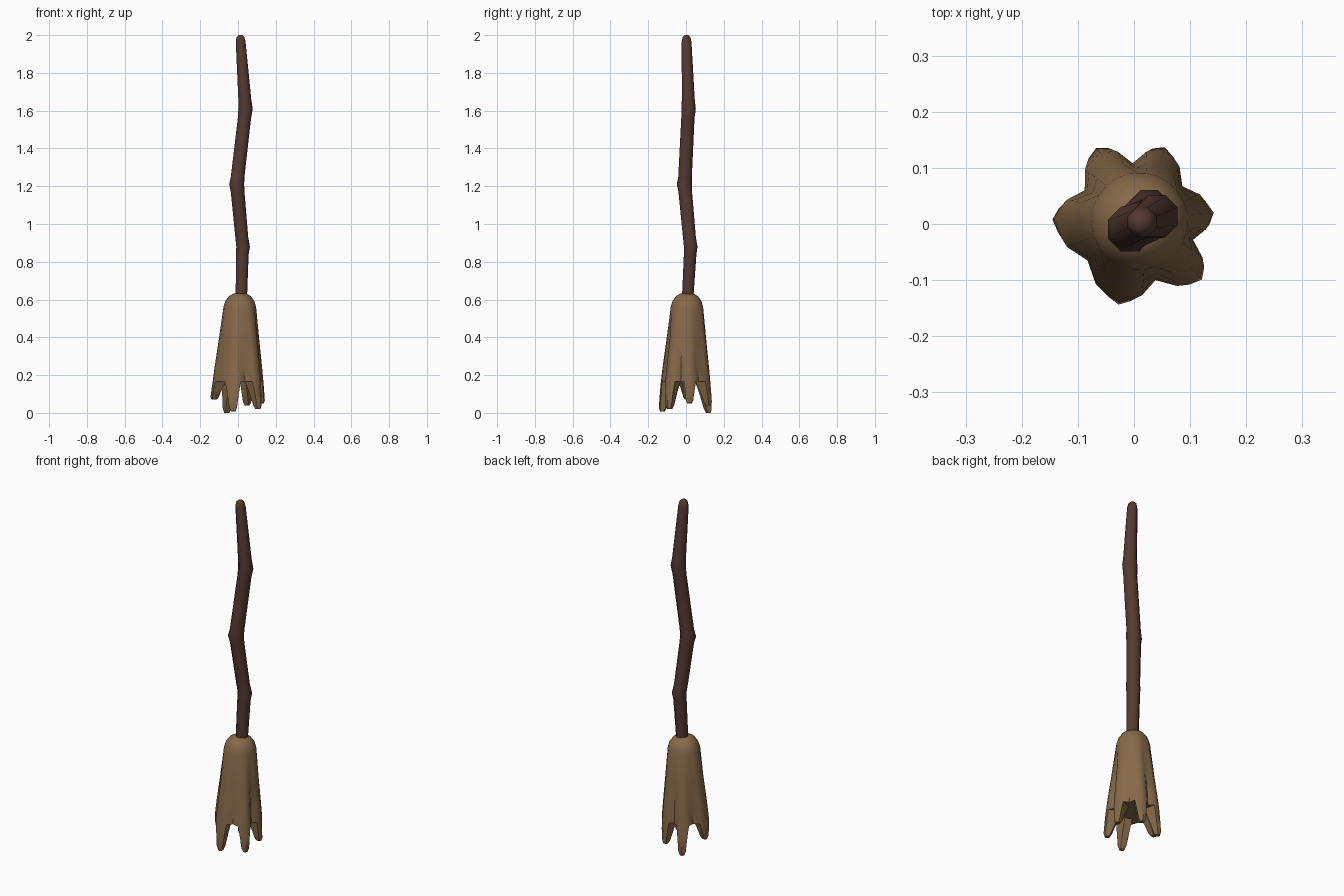
import bpy, bmesh, math
from mathutils import Vector

if "Cube" in bpy.data.objects:
    bpy.data.objects.remove(bpy.data.objects["Cube"])


def material(name, color):
    m = bpy.data.materials.new(name)
    m.use_nodes = True
    m.diffuse_color = (*color, 1)
    bsdf = m.node_tree.nodes["Principled BSDF"]
    bsdf.inputs["Base Color"].default_value = (*color, 1)
    bsdf.inputs["Roughness"].default_value = 0.9
    return m


def bridge(bm, a, b):
    """Join two equal closed loops of vertices with quads."""
    n = len(a)
    for i in range(n):
        j = (i + 1) % n
        bm.faces.new((a[i], a[j], b[j], b[i]))


def finish(bm, name, mat, angle):
    bmesh.ops.recalc_face_normals(bm, faces=bm.faces)
    mesh = bpy.data.meshes.new(name)
    bm.to_mesh(mesh)
    bm.free()
    mesh.materials.append(mat)
    obj = bpy.data.objects.new(name, mesh)
    bpy.context.collection.objects.link(obj)
    bpy.ops.object.select_all(action="DESELECT")
    obj.select_set(True)
    bpy.context.view_layer.objects.active = obj
    bpy.ops.object.shade_smooth_by_angle(angle=math.radians(angle))
    return obj


dark_wood = material("dark_wood", (0.09, 0.042, 0.03))
straw = material("straw", (0.24, 0.143, 0.067))

# Crooked handle: x, y, z, radius along its length, with a knot at each bend
path = [
    (0.015, 0.005, 0.50, 0.033), (0.018, 0.010, 0.63, 0.033),
    (0.023, 0.022, 0.84, 0.036), (0.027, 0.025, 0.88, 0.039),
    (0.020, 0.018, 0.93, 0.037), (-0.002, -0.004, 1.17, 0.039),
    (-0.007, -0.009, 1.21, 0.043), (-0.002, -0.005, 1.25, 0.039),
    (0.034, 0.010, 1.56, 0.038), (0.040, 0.014, 1.61, 0.041),
    (0.036, 0.012, 1.66, 0.037), (0.014, 0.003, 1.965, 0.028),
    (0.013, 0.003, 1.99, 0.022), (0.013, 0.003, 2.0, 0.011),
]
SIDES = 8
bm = bmesh.new()
rings = []
for x, y, z, r in path:
    turns = [math.tau * (i + 0.5) / SIDES for i in range(SIDES)]
    rings.append([bm.verts.new((x + r * math.cos(t), y + r * math.sin(t), z)) for t in turns])
for low, high in zip(rings, rings[1:]):
    bridge(bm, low, high)
bm.faces.new(rings[0])
bm.faces.new(rings[-1])
finish(bm, "handle", dark_wood, 60)

# Straw tufts: outer tip position, counter-clockwise
tips = [Vector(t) for t in (
    (0.143, 0.020, 0.05), (0.055, 0.138, 0.04), (-0.068, 0.137, 0.0),
    (-0.147, 0.008, 0.07), (-0.028, -0.145, 0.008), (0.122, -0.100, 0.02))]
angles = [math.atan2(t.y, t.x) % math.tau for t in tips]
reach = [t.xy.length for t in tips]
N = len(tips)


def brush_ring(bm, z, radius, spread, inner=False):
    """Ring of four columns per tuft: one side, middle, other side, valley."""
    ring = []
    blend = 0 if inner else spread
    ox, oy = 0.01 * (1 - spread), 0.005 * (1 - spread)
    for i, a in enumerate(angles):
        after = (angles[(i + 1) % N] - a) % math.tau
        before = (a - angles[i - 1]) % math.tau
        crest = radius + (reach[i] - radius) * blend
        valley = radius + 0.026 * blend
        side = crest * 0.72 + valley * 0.28
        for t, r in ((a - before * 0.27, side), (a, crest),
                     (a + after * 0.27, side), (a + after * 0.5, valley)):
            ring.append(bm.verts.new((ox + r * math.cos(t), oy + r * math.sin(t), z)))
    return ring


# Gathered brush body: closed top, grooves deepening toward the bottom
bm = bmesh.new()
profile = [(0.632, 0.035, 0), (0.618, 0.058, 0), (0.592, 0.077, 0), (0.56, 0.085, 0.03),
           (0.38, 0.086, 0.38), (0.24, 0.086, 0.68), (0.165, 0.086, 0.82)]
rings = [brush_ring(bm, *p) for p in profile]
core = brush_ring(bm, 0.165, 0.066, 1, inner=True)
for high, low in zip(rings, rings[1:]):
    bridge(bm, high, low)
bm.faces.new(rings[0])
bm.faces.new(core)

# Underside between tufts, then each tuft tapers down to its tip
rim = rings[-1]
count = len(rim)
for k in range(count):
    j = (k + 1) % count
    if k % 4 >= 2:
        bm.faces.new((rim[k], rim[j], core[j], core[k]))
for i, tip in enumerate(tips):
    k = i * 4
    loop = rim[k:k + 3] + core[k:k + 3][::-1]
    start = [v.co.copy() for v in loop]
    out = Vector((tip.x, tip.y, 0)).normalized()
    along = Vector((-out.y, out.x, 0))
    goal = [tip + out * o + along * s for o, s in (
        (-0.010, -0.018), (0.0, 0.0), (-0.010, 0.018),
        (-0.034, 0.015), (-0.040, 0.0), (-0.034, -0.015))]
    for f, drop in ((0.45, 0.40), (0.88, 0.86), (0.97, 1.0)):
        ring = []
        for p, g in zip(start, goal):
            q = p.lerp(g, f)
            if drop == 1.0:
                q = q.lerp(tip - out * 0.02, 0.35)
            q.z = p.z + (tip.z - p.z) * drop
            ring.append(bm.verts.new(q))
        bridge(bm, loop, ring)
        loop = ring
    bm.faces.new(loop)
finish(bm, "straw_brush", straw, 50)
